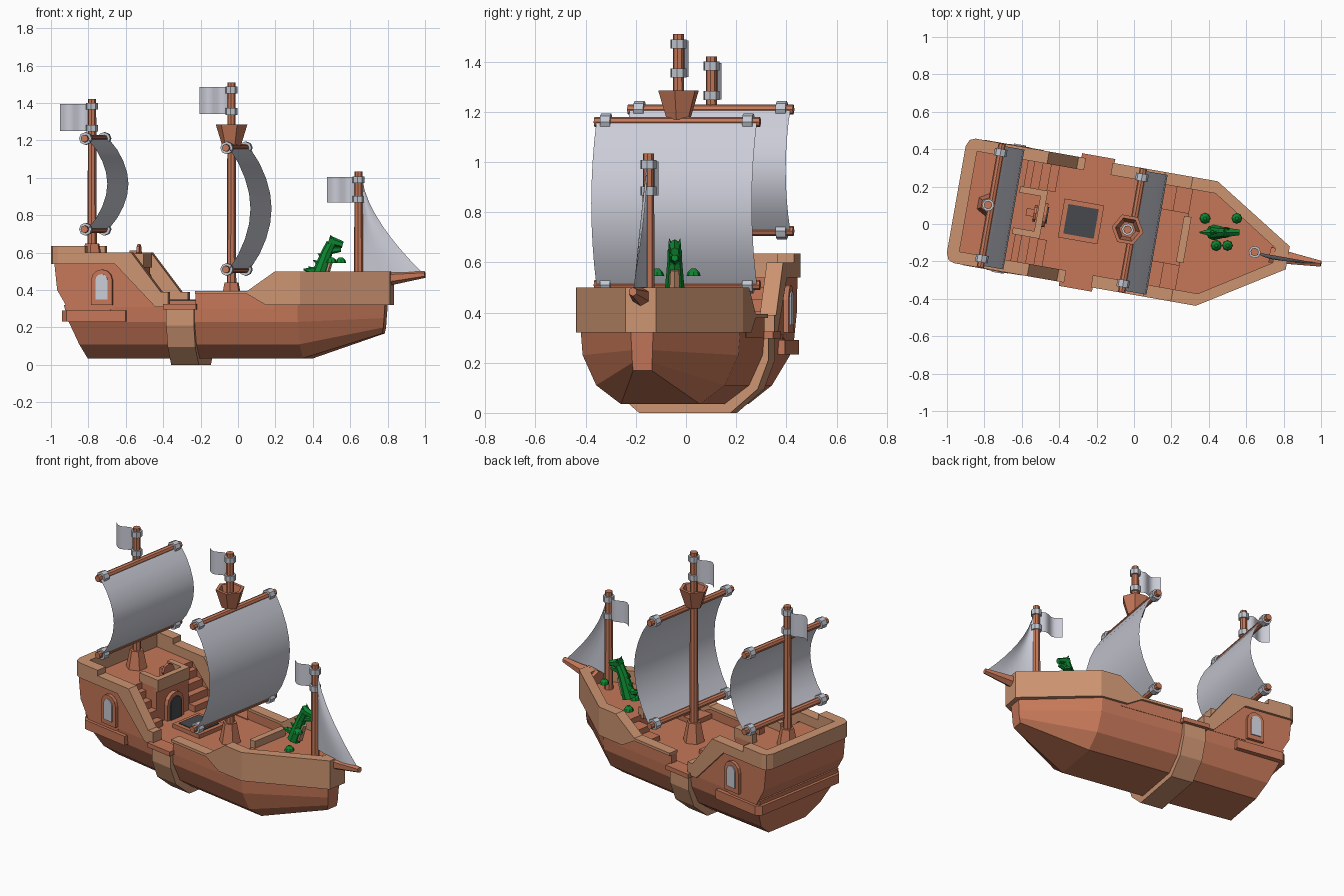
import bpy, bmesh, math
from mathutils import Matrix, Vector

if "Cube" in bpy.data.objects:
    bpy.data.objects.remove(bpy.data.objects["Cube"])

# Ship frame: u along keel (bow +), v to port, turned 10 degrees clockwise
SHIP = Matrix.Translation((0, -0.036, 0)) @ Matrix.Rotation(math.radians(-10), 4, 'Z')
WORLD = Matrix.Identity(4)

def material(name, rgb):
    m = bpy.data.materials.new(name)
    m.diffuse_color = (*rgb, 1)
    m.use_nodes = True
    m.node_tree.nodes["Principled BSDF"].inputs["Base Color"].default_value = m.diffuse_color
    return m

WOOD = material("red_brown_wood", (0.56, 0.185, 0.098))
TRIM = material("tan_trim", (0.60, 0.295, 0.165))
CLOTH = material("sail_grey", (0.59, 0.60, 0.67))
METAL = material("ring_grey", (0.53, 0.56, 0.62))
DARK = material("dark_grey", (0.062, 0.066, 0.074))
GREEN = material("green", (0.004, 0.24, 0.03))

def finish(name, bm, mat, frame=SHIP, smooth=False, solid=True):
    if solid:
        bmesh.ops.recalc_face_normals(bm, faces=bm.faces)
    bm.transform(frame)
    me = bpy.data.meshes.new(name)
    bm.to_mesh(me)
    bm.free()
    me.materials.append(mat)
    for p in me.polygons:
        p.use_smooth = smooth
    ob = bpy.data.objects.new(name, me)
    bpy.context.collection.objects.link(ob)
    return ob

def prism(name, pts, axis, lo, hi, mat, frame=SHIP):
    """Extrude a 2D outline along one ship axis."""
    place = {'u': lambda a, b, t: (t, a, b), 'v': lambda a, b, t: (a, t, b),
             'z': lambda a, b, t: (a, b, t)}[axis]
    bm = bmesh.new()
    rings = [[bm.verts.new(place(a, b, t)) for a, b in pts] for t in (lo, hi)]
    bm.faces.new(rings[0])
    bm.faces.new(rings[1])
    n = len(pts)
    for i in range(n):
        j = (i + 1) % n
        bm.faces.new((rings[0][i], rings[0][j], rings[1][j], rings[1][i]))
    return finish(name, bm, mat, frame)

def box(name, u, v, z, mat, frame=SHIP):
    return prism(name, [(u[0], v[0]), (u[1], v[0]), (u[1], v[1]), (u[0], v[1])], 'z', *z, mat, frame)

def both_sides(name, pts, lo, hi, mat):
    prism(name + "_port", pts, 'v', lo, hi, mat)
    prism(name + "_starboard", pts, 'v', -hi, -lo, mat)

def tube(name, p0, p1, r0, r1, mat, n=8, frame=SHIP):
    p0, p1 = Vector(p0), Vector(p1)
    d = p1 - p0
    bm = bmesh.new()
    bmesh.ops.create_cone(bm, cap_ends=True, segments=n, radius1=r0, radius2=r1, depth=d.length)
    bm.transform(Matrix.Translation((p0 + p1) / 2) @ d.to_track_quat('Z', 'Y').to_matrix().to_4x4())
    return finish(name, bm, mat, frame)

def sheet(name, f, na, nb, mat):
    bm = bmesh.new()
    g = [[bm.verts.new(f(i / na, j / nb)) for j in range(nb + 1)] for i in range(na + 1)]
    for i in range(na):
        for j in range(nb):
            bm.faces.new((g[i][j], g[i + 1][j], g[i + 1][j + 1], g[i][j + 1]))
    bmesh.ops.remove_doubles(bm, verts=bm.verts, dist=1e-5)
    return finish(name, bm, mat, smooth=True, solid=False)

def mirror(pts):
    """Complete a half outline given for +v, (u, v) pairs."""
    return pts + [(u, -v) for u, v in reversed(pts)]

def arch(cx, z0, w, h):
    r = w / 2
    return [(cx - r, z0), (cx + r, z0)] + [
        (cx + r * math.cos(a), z0 + h - r + r * math.sin(a)) for a in [math.pi * k / 6 for k in range(7)]]

# Hull: four stations, each with four (u, half width, z) levels
mid = [(0.16, 0.035), (0.26, 0.11), (0.315, 0.23), (0.322, 0.32)]
stations = [[(-.79, .15, .035), (-.82, .24, .11), (-.865, .305, .23), (-.89, .318, .32)],
            [(-.3, w, z) for w, z in mid], [(.38, w, z) for w, z in mid],
            [(.79, .038, .168), (.797, .04, .2), (.8, .042, .25), (.805, .045, .32)]]
bm = bmesh.new()
rings = [[bm.verts.new((u, -w, z)) for u, w, z in reversed(s)] + [bm.verts.new(p) for p in s] for s in stations]
for a, b in zip(rings, rings[1:]):
    for i in range(8):
        j = (i + 1) % 8
        bm.faces.new((a[i], a[j], b[j], b[i]))
bm.faces.new(rings[0])
bm.faces.new(rings[-1])
finish("hull", bm, WOOD)

# Keel band and boarding plates
half = [(0.338, 0.3), (0.338, 0.21), (0.295, 0.095), (0.185, 0)]
prism("keel_band", half + [(-a, b) for a, b in reversed(half)], 'u', -.33, -.18, TRIM)
for s in (-1, 1):
    box("boarding_plate", (-.345, -.165), sorted((s * .27, s * .36)), (.297, .325), WOOD)

# Stern castle, ledge and walls beside the stairs
prism("stern_castle", [(-.85, .27), (-.925, .4), (-.94, .54), (-.62, .54), (-.62, .3), (-.7, .27)], 'v', -.322, .322, WOOD)
prism("stern_ledge", mirror([(-.55, .34), (-.87, .34), (-.9, .31)]), 'z', .232, .29, WOOD)
both_sides("stair_wall", [(-.64, .54), (-.59, .54), (-.38, .31), (-.64, .31)], .28, .322, WOOD)
both_sides("aft_rail", [(-.78, .6), (-.52, .6), (-.36, .39), (-.32, .39), (-.32, .31), (-.39, .31),
                        (-.61, .54), (-.78, .54)], .272, .338, TRIM)
prism("stern_rail", mirror([(-.9, .272), (-.77, .272), (-.77, .338), (-.92, .338), (-.95, .325), (-.965, .29)][::-1]),
      'z', .54, .6, TRIM)
prism("stern_rail_cap", [(-.77, .272), (-.77, .338), (-.92, .338), (-.95, .325), (-.965, .29), (-.965, -.29),
                         (-.95, -.325), (-.92, -.338), (-.77, -.338), (-.77, -.272), (-.9, -.272), (-.9, .272)],
      'z', .54, .635, TRIM)
bpy.data.objects.remove(bpy.data.objects["stern_rail"])

# Side windows
for s in (-1, 1):
    for nm, shape, d, m in (("window_frame", arch(-.68, .32, .115, .19), .342, WOOD),
                            ("window_pane", arch(-.68, .35, .066, .135), .348, CLOTH)):
        prism(nm, shape, 'v', *sorted((s * .31, s * d)), m)

# Cabin with balcony, door and helm
box("cabin", (-.66, -.5), (-.13, .13), (.31, .54), WOOD)
prism("balcony_rail", [(-.64, .13), (-.49, .13), (-.49, -.13), (-.64, -.13), (-.64, -.095), (-.525, -.095),
                       (-.525, .095), (-.64, .095)], 'z', .52, .595, TRIM)
prism("door_frame", arch(0, .315, .13, .17), 'u', -.5, -.475, WOOD)
prism("door", arch(0, .315, .09, .145), 'u', -.49, -.468, DARK)
box("helm_post", (-.585, -.545), (-.02, .02), (.53, .61), WOOD)
tube("helm_wheel", (-.545, 0, .6), (-.53, 0, .6), .045, .045, WOOD)

# Stairs up to stern deck and foredeck
for s in (-1, 1):
    for k in range(4):
        box("stern_step", (-.63, -.45 - .045 * k), sorted((s * .13, s * .29)), (.31, .36 + .047 * k), WOOD)
    for k in range(2):
        box("fore_step", (.1 + .085 * k, .29), sorted((s * .14, s * .29)), (.31, .35 + .037 * k), WOOD)

# Cargo hatch
box("hatch_frame", (-.395, -.18), (-.105, .105), (.31, .345), WOOD)
box("hatch_cover", (-.37, -.205), (-.08, .08), (.33, .35), DARK)

# Foredeck, bulwarks and bow rail
prism("foredeck", mirror([(.27, .3), (.395, .3), (.8, .04)]), 'z', .31, .42, WOOD)
both_sides("bulwark", [(-.175, .3), (-.175, .38), (.12, .38), (.25, .32), (.25, .3)], .28, .323, WOOD)
both_sides("side_rail", [(-.175, .378), (-.175, .395), (.11, .395), (.26, .5), (.396, .5), (.396, .32),
                         (.21, .32), (.11, .378)], .272, .338, TRIM)
prism("bow_rail", [(.395, .338), (.835, .062), (.835, -.062), (.395, -.338), (.395, -.272), (.76, -.04),
                   (.76, .04), (.395, .272)], 'z', .32, .5, TRIM)
box("foredeck_rail", (.25, .29), (-.125, .125), (.4, .465), TRIM)
tube("bowsprit", (.74, 0, .455), (1.015, 0, .483), .048, .018, WOOD, 6)

# Masts with foot, flag rings and waving flags
def mast(label, u, z0, z1, foot, ring_z, flag):
    tube(label + "_mast", (u, 0, z0), (u, 0, z1), .026, .022, WOOD)
    if foot:
        tube(label + "_mast_foot", (u, 0, z0), (u, 0, foot), .065, .04, WOOD, 6)
    for z in ring_z:
        tube(label + "_flag_ring", (u, 0, z - .018), (u, 0, z + .018), .033, .033, METAL)
    sheet(label + "_flag", lambda a, b: (u - .02 - .155 * a, .016 * math.sin(a * 7), flag[0] + (flag[1] - flag[0]) * b),
          8, 1, CLOTH)

mast("main", -.035, .315, 1.51, .44, (1.355, 1.47), (1.34, 1.485))
mast("rear", -.792, .53, 1.42, .65, (1.265, 1.383), (1.25, 1.395))
mast("fore", .655, .4, 1.035, None, (.885, .99), (.867, 1.003))

# Yards and billowing square sails
def square_sail(label, u, zlo, zhi, bulge):
    for z in (zlo, zhi):
        tube(label + "_yard", (u, -.335, z), (u, .335, z), .02, .02, WOOD)
        for v in (-.288, .288):
            tube(label + "_yard_ring", (u, v - .02, z), (u, v + .02, z), .034, .034, METAL)
    sheet(label + "_sail", lambda a, b: (u + .015 + bulge * math.sin(math.pi * b) ** .85, -.325 + .65 * a,
                                         zlo + (zhi - zlo) * b), 4, 8, CLOTH)

square_sail("main", -.008, .51, 1.16, .118)
square_sail("rear", -.775, .725, 1.21, .108)

# Triangular jib between foremast and bowsprit
sheet("jib_sail", lambda h, t: (.675 + .33 * (1 - h) ** 1.6 * t, -.045 * math.sin(math.pi * t) * (1 - h) * (.4 + h),
                                .5 + .5 * h - .012 * t * (1 - h)), 8, 6, CLOTH)

# Crow's nest: hollow hexagonal tub
bm = bmesh.new()
prof = [(.05, 1.17), (.086, 1.285), (.066, 1.285), (.045, 1.2)]
rings = [[bm.verts.new((-.035 + r * math.cos(k * math.pi / 3), r * math.sin(k * math.pi / 3), z)) for k in range(6)]
         for r, z in prof]
for a, b in zip(rings, rings[1:]):
    for i in range(6):
        bm.faces.new((a[i], a[(i + 1) % 6], b[(i + 1) % 6], b[i]))
bm.faces.new(rings[0])
bm.faces.new(rings[-1])
finish("crows_nest", bm, WOOD)

# Green reptile on the foredeck (aligned with world axes)
Y = -.045
def rep(name, p0, p1, r0, r1, n=8, mat=GREEN):
    tube("reptile_" + name, (p0[0], Y + p0[1], p0[2]), (p1[0], Y + p1[1], p1[2]), r0, r1, mat, n, WORLD)

rep("body", (.425, 0, .46), (.475, 0, .6), .042, .03)
rep("belly", (.458, 0, .47), (.492, 0, .57), .025, .02, 6, TRIM)
rep("tail", (.43, 0, .5), (.35, 0, .51), .03, .004, 6)
rep("neck", (.465, 0, .58), (.5, 0, .65), .03, .028)
rep("upper_jaw", (.485, 0, .665), (.56, 0, .642), .028, .018, 6)
rep("lower_jaw", (.49, 0, .612), (.55, 0, .618), .022, .014, 6)
for s in (-1, 1):
    rep("horn", (.505, s * .018, .67), (.495, s * .022, .695), .009, .001, 5)
for k in range(3):
    rep("spike", (.4 + .025 * k, 0, .51 + .035 * k), (.375 + .025 * k, 0, .525 + .035 * k), .014, .001, 5)
for nm, x, y, z in (("paw", .55, .03, .545), ("paw", .5, -.115, .545), ("foot", .38, .03, .42), ("foot", .44, -.115, .42)):
    rep(nm, (x, y - Y, z), (x, y - Y, z + .017), .029, .023)
    rep(nm + "_top", (x, y - Y, z + .017), (x, y - Y, z + .03), .023, .009)
